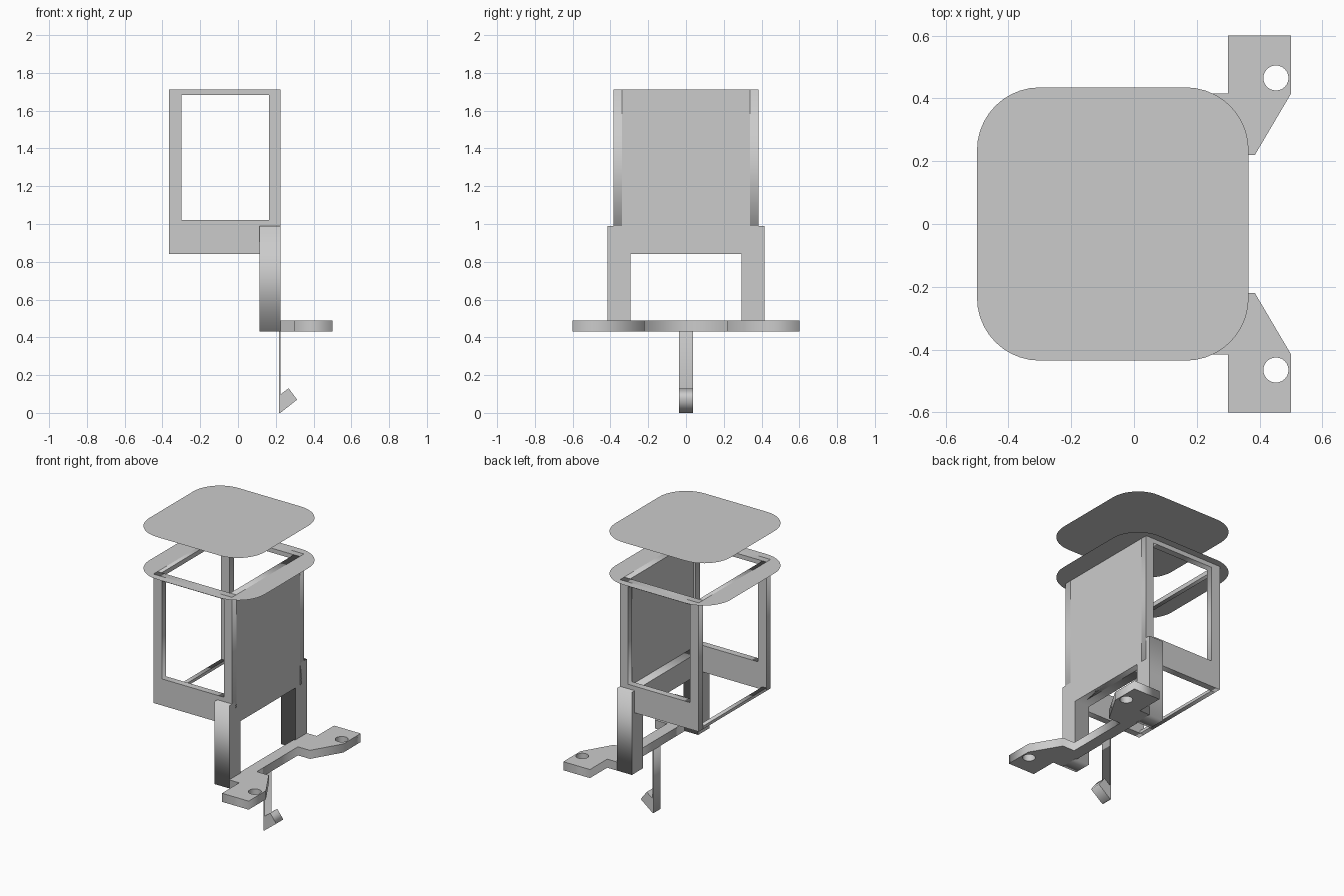
import bpy
from math import pi, sin, cos

if "Cube" in bpy.data.objects:
    bpy.data.objects.remove(bpy.data.objects["Cube"])

ROT = {"z": (0, 0, 0), "y": (pi / 2, 0, 0), "x": (pi / 2, 0, pi / 2)}


def prism(name, loops, axis, lo, hi):
    """Fill the loops (outline first, then holes) and extrude from lo to hi along axis."""
    cu = bpy.data.curves.new(name, "CURVE")
    cu.dimensions = "2D"
    cu.fill_mode = "BOTH"
    cu.extrude = (hi - lo) / 2
    for pts in loops:
        sp = cu.splines.new("POLY")
        sp.points.add(len(pts) - 1)
        for p, (u, v) in zip(sp.points, pts):
            p.co = (u, v, 0, 1)
        sp.use_cyclic_u = True
    ob = bpy.data.objects.new(name, cu)
    bpy.context.collection.objects.link(ob)
    ob.location["xyz".index(axis)] = (lo + hi) / 2
    ob.rotation_euler = ROT[axis]
    bpy.ops.object.select_all(action="DESELECT")
    ob.select_set(True)
    bpy.context.view_layer.objects.active = ob
    bpy.ops.object.convert(target="MESH")
    return bpy.context.object


def rect(u0, u1, v0, v1):
    return [(u0, v0), (u1, v0), (u1, v1), (u0, v1)]


def arc(cx, cy, r, a0, a1, n):
    return [(cx + r * cos(a0 + (a1 - a0) * i / n), cy + r * sin(a0 + (a1 - a0) * i / n))
            for i in range(n + 1)]


def mirrored(half):
    return half + [(-u, v) for u, v in reversed(half)]


X0, X1, Y, T = -0.365, 0.225, 0.385, 0.045
ZB, ZT = 0.84, 1.713

# Rounded sheet lid, and matching rim around the top of the box
R = 0.2
rounded = []
for k, (cx, cy) in enumerate([(0.365 - R, 0.435 - R), (-0.5 + R, 0.435 - R),
                              (-0.5 + R, -0.435 + R), (0.365 - R, -0.435 + R)]):
    rounded += arc(cx, cy, R, k * pi / 2, (k + 1) * pi / 2, 10)
prism("lid", [rounded], "z", 2.0, 2.0)
prism("rim", [rounded, rect(X0, X1, -Y, Y)], "z", ZT, ZT)

# Windowed side walls
for side, lo in (("front", -Y), ("back", Y - T)):
    prism(side + "_wall", [rect(X0, X1, ZB, ZT), rect(-0.30, 0.165, 1.02, 1.683)],
          "y", lo, lo + T)

# Solid end panel, and thin bars across the open end
prism("end_panel", [rect(-Y + T, Y - T, ZB, ZT)], "x", X1 - T, X1)
for name, z0, z1 in (("lower_bar", ZB, ZB + 0.02), ("upper_bar", ZT - 0.03, ZT)):
    prism(name, [rect(-Y + T, Y - T, z0, z1)], "x", X0, X0 + 0.03)

# Two-legged bracket
prism("leg_bracket", [mirrored([(0.295, 0.84), (0.295, 0.43), (0.415, 0.43), (0.415, 0.99)])],
      "x", 0.115, X1)

# Mounting plate with two drilled ears
half = [(0.295, 0.22), (0.385, 0.22), (0.5, 0.415), (0.5, 0.6), (0.3, 0.6),
        (0.3, 0.415), (0.225, 0.415), (0.225, 0.29), (0.215, 0.29)]
plate = half + [(x, -y) for x, y in reversed(half)]
holes = [arc(0.452, s * 0.465, 0.04, 0, 2 * pi * 23 / 24, 23) for s in (1, -1)]
prism("mounting_plate", [plate] + holes, "z", 0.43, 0.488)

# Hanging clip with a hooked tip
prism("clip", [[(0.217, 0.0), (0.224, 0.0), (0.313, 0.07), (0.268, 0.13), (0.224, 0.097),
                (0.224, 0.435), (0.217, 0.435)]], "y", -0.038, 0.038)
